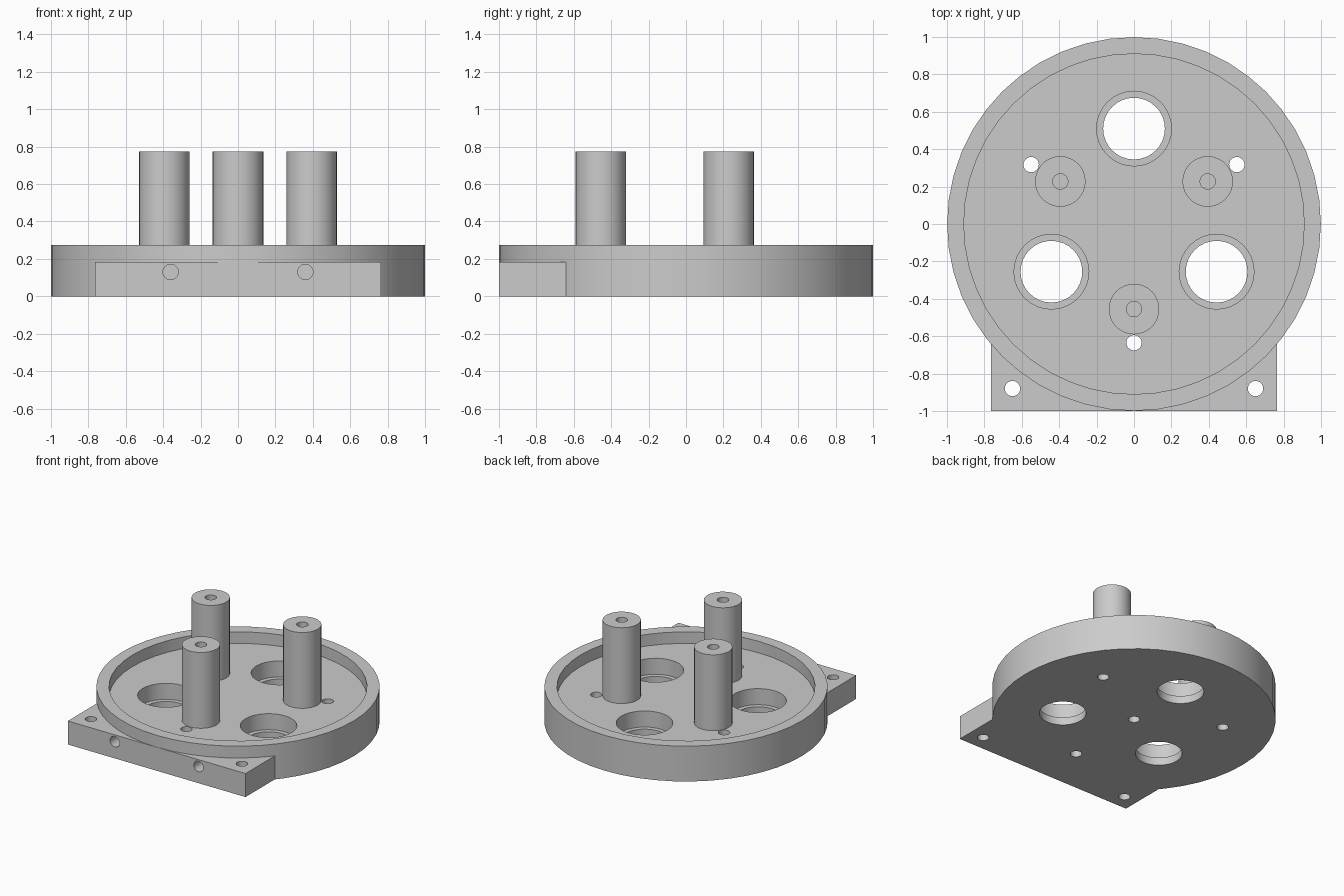
import bpy
import bmesh
from math import sin, cos, radians
from mathutils import Matrix, Vector

if "Cube" in bpy.data.objects:
    bpy.data.objects.remove(bpy.data.objects["Cube"], do_unlink=True)

grey = bpy.data.materials.new("light_grey")
grey.use_nodes = True
colour = (0.6, 0.6, 0.6, 1)
grey.diffuse_color = colour
grey.node_tree.nodes["Principled BSDF"].inputs["Base Color"].default_value = colour

FLOOR = 0.185      # recess floor
RIM = 0.275        # top of the rim
BLOCK_TOP = 0.183  # top of the mounting block
POST_TOP = 0.775
SCREW = 0.041      # screw hole radius


def finish(name, bm):
    mesh = bpy.data.meshes.new(name)
    bm.to_mesh(mesh)
    bm.free()
    obj = bpy.data.objects.new(name, mesh)
    mesh.materials.append(grey)
    bpy.context.collection.objects.link(obj)
    return obj


def cylinder(name, x, y, radius, low, high, segments=24):
    bm = bmesh.new()
    bmesh.ops.create_cone(bm, cap_ends=True, segments=segments, radius1=radius,
                          radius2=radius, depth=high - low,
                          matrix=Matrix.Translation((x, y, (low + high) / 2)))
    return finish(name, bm)


def box(name, low, high):
    low, high = Vector(low), Vector(high)
    bm = bmesh.new()
    bmesh.ops.create_cube(bm, size=1, matrix=Matrix.Translation((low + high) / 2)
                          @ Matrix.Diagonal((*(high - low), 1)))
    return finish(name, bm)


def combine(target, tool, operation="DIFFERENCE"):
    mod = target.modifiers.new(tool.name, "BOOLEAN")
    mod.operation = operation
    mod.solver = "EXACT"
    mod.object = tool
    bpy.context.view_layer.objects.active = target
    bpy.ops.object.modifier_apply(modifier=mod.name)
    bpy.data.objects.remove(tool, do_unlink=True)


def smooth(obj):
    bpy.ops.object.select_all(action="DESELECT")
    obj.select_set(True)
    bpy.context.view_layer.objects.active = obj
    bpy.ops.object.shade_smooth_by_angle(angle=radians(30))


def around(radius, start):
    """Three points spaced evenly around the centre."""
    for step in range(3):
        angle = radians(start + 120 * step)
        yield radius * cos(angle), radius * sin(angle)


# Round base with its square mounting block and shallow recess
base = cylinder("round_base", 0, 0, 0.999, 0, RIM, 48)
block = box("block", (-0.765, -1, 0), (0.765, -0.64, BLOCK_TOP))
combine(base, block, "UNION")
combine(base, cylinder("recess", 0, 0, 0.91, FLOOR, 0.5, 48))

# Three counterbored openings
for x, y in around(0.51, 90):
    combine(base, cylinder("counterbore", x, y, 0.2, 0.06, 0.4, 32))
    combine(base, cylinder("opening", x, y, 0.165, -0.1, 0.1, 32))

# Screw holes beside the posts and in the block corners
screw_spots = list(around(0.635, 30)) + [(-0.65, -0.88), (0.65, -0.88)]
for x, y in screw_spots:
    combine(base, cylinder("screw_hole", x, y, SCREW, -0.1, 0.4))

# Blind hole under the centre
combine(base, cylinder("centre_hole", 0, 0, SCREW, -0.1, 0.12))

# Blind holes in the front face of the block
for side in (-1, 1):
    drill = cylinder("front_hole", 0, 0, SCREW, -0.3, 0.1)
    drill.data.transform(Matrix.Translation((side * 0.36, -1, 0.13))
                         @ Matrix.Rotation(radians(90), 4, "X"))
    combine(base, drill)
smooth(base)

# Three standing posts with tapped tops
for number, (x, y) in enumerate(around(0.455, 30), 1):
    post = cylinder(f"post_{number}", x, y, 0.135, FLOOR - 0.005, POST_TOP, 32)
    combine(post, cylinder("post_hole", x, y, SCREW, POST_TOP - 0.25, 1))
    smooth(post)
